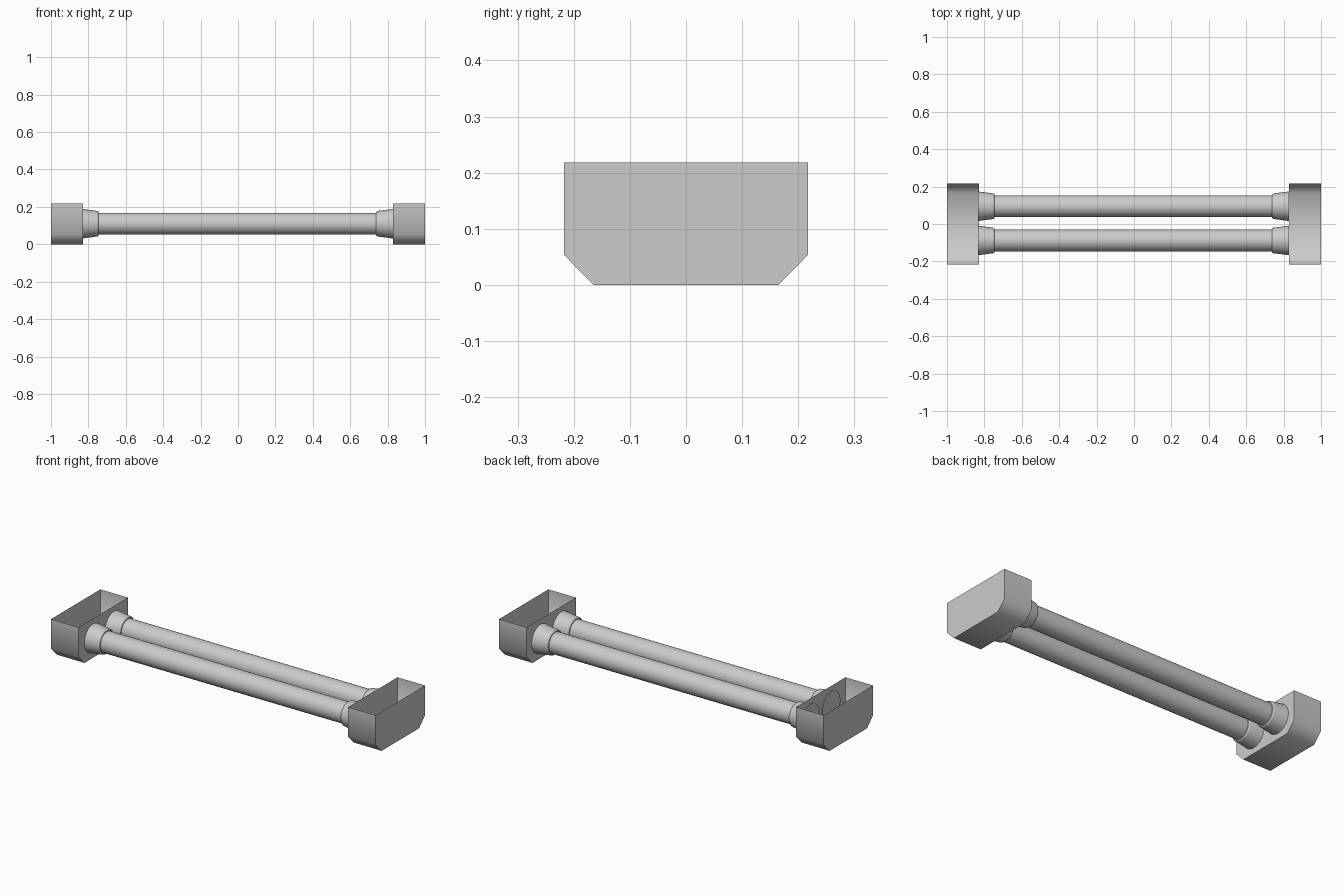
import bpy, bmesh, math
from mathutils import Vector

if "Cube" in bpy.data.objects:
    bpy.data.objects.remove(bpy.data.objects["Cube"])

SEGMENTS = 48
PIPE_Z = 0.11
PIPE_YS = {"back": 0.095, "front": -0.088}


def make_object(name, bm, smooth_angle):
    bmesh.ops.recalc_face_normals(bm, faces=bm.faces)
    mesh = bpy.data.meshes.new(name)
    bm.to_mesh(mesh)
    bm.free()
    obj = bpy.data.objects.new(name, mesh)
    bpy.context.collection.objects.link(obj)
    bpy.context.view_layer.objects.active = obj
    obj.select_set(True)
    bpy.ops.object.shade_smooth_by_angle(angle=math.radians(smooth_angle))
    obj.select_set(False)
    return obj


def turned(name, profile, y):
    """Capped round part along x from (x, radius) pairs."""
    bm = bmesh.new()
    rings = []
    for x, r in profile:
        angles = [2 * math.pi * i / SEGMENTS for i in range(SEGMENTS)]
        rings.append([bm.verts.new((x, y + r * math.cos(a), PIPE_Z + r * math.sin(a)))
                      for a in angles])
    for a, b in zip(rings, rings[1:]):
        for i in range(SEGMENTS):
            j = (i + 1) % SEGMENTS
            bm.faces.new((a[i], a[j], b[j], b[i]))
    bm.faces.new(rings[0])
    bm.faces.new(rings[-1])
    return make_object(name, bm, 30)


def end_box(name, x0, x1):
    """Thin-walled tray, open on top, with chamfered lower corners."""
    outline = [(-0.217, 0.218), (-0.217, 0.053), (-0.165, 0.0),
               (0.165, 0.0), (0.217, 0.053), (0.217, 0.218)]
    bm = bmesh.new()
    a, b = [[bm.verts.new((x, y, z)) for y, z in outline] for x in (x0, x1)]
    bm.faces.new(a)
    bm.faces.new(b)
    for i in range(len(outline) - 1):
        bm.faces.new((a[i], a[i + 1], b[i + 1], b[i]))
    obj = make_object(name, bm, 60)
    # The open shell must face outward
    end = max(obj.data.polygons, key=lambda p: p.center.x)
    if end.normal.x < 0:
        obj.data.flip_normals()
    return obj


# Open end boxes
end_box("left_end_box", -1.0, -0.83)
end_box("right_end_box", 0.83, 1.0)

for side, y in PIPE_YS.items():
    # Long pipe
    turned(f"{side}_pipe", [(-0.80, 0.058), (0.80, 0.058)], y)
    # Tapered collars with a softened rim; the left ones pierce the box wall
    for end, wall, rim in (("left", -0.834, -0.745), ("right", 0.829, 0.738)):
        s = 1 if rim > wall else -1
        turned(f"{side}_{end}_collar",
               [(wall, 0.079), (rim - s * 0.006, 0.068), (rim, 0.063)], y)
